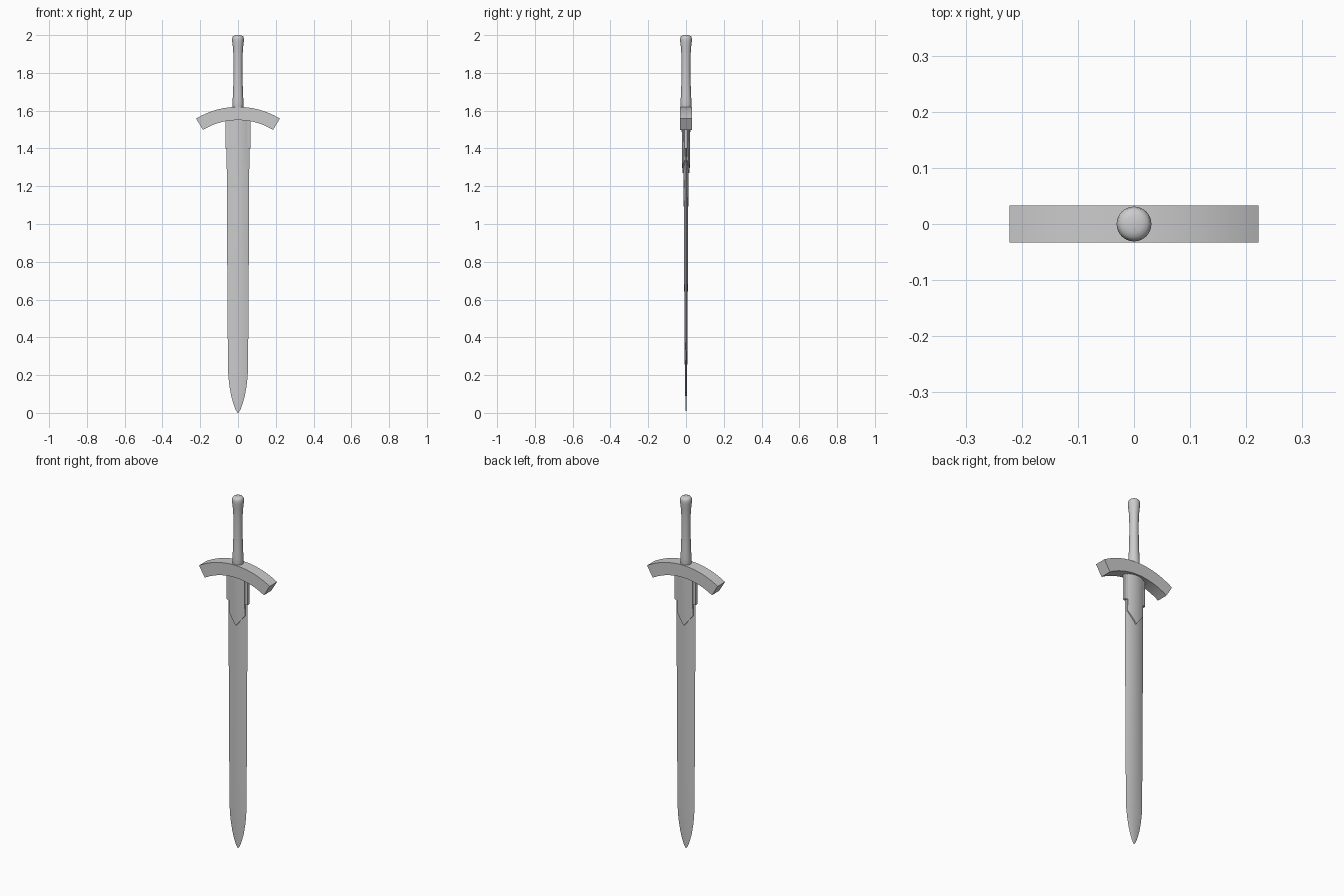
import bpy, bmesh, math

if "Cube" in bpy.data.objects:
    bpy.data.objects.remove(bpy.data.objects["Cube"])


def make_object(name, rings, closed=True, caps=True, angle=30):
    """Loft equal-length rings of points into a mesh object."""
    bm = bmesh.new()
    loops = [[bm.verts.new(p) for p in ring] for ring in rings]
    n = len(loops[0])
    for a, b in zip(loops, loops[1:]):
        for i in range(n):
            j = (i + 1) % n
            bm.faces.new((a[i], a[j], b[j], b[i]))
    if caps:
        bm.faces.new(loops[0])
        bm.faces.new(loops[-1])
    bmesh.ops.remove_doubles(bm, verts=bm.verts, dist=1e-5)
    bmesh.ops.recalc_face_normals(bm, faces=bm.faces)
    mesh = bpy.data.meshes.new(name)
    bm.to_mesh(mesh)
    bm.free()
    obj = bpy.data.objects.new(name, mesh)
    bpy.context.collection.objects.link(obj)
    bpy.ops.object.select_all(action='DESELECT')
    obj.select_set(True)
    bpy.context.view_layer.objects.active = obj
    bpy.ops.object.shade_smooth_by_angle(angle=math.radians(angle))
    return obj


def lens(x, w, t):
    return t * max(0.0, 1 - (x / w) ** 2)


# Blade: lens cross-section, (z, half width, half thickness)
profile = [(0.0, 0.002, 0.0005), (0.02, 0.014, 0.002), (0.05, 0.025, 0.003),
           (0.09, 0.036, 0.004), (0.14, 0.045, 0.005), (0.19, 0.051, 0.006),
           (0.24, 0.053, 0.0065), (0.6, 0.056, 0.009), (1.0, 0.058, 0.0115),
           (1.56, 0.061, 0.014)]
steps = 12
us = [-1 + 2 * i / steps for i in range(steps + 1)]
rings = []
for z, w, t in profile:
    front = [(u * w, -lens(u, 1, t), z) for u in us]
    back = [(u * w, lens(u, 1, t), z) for u in us[-2:0:-1]]
    rings.append(front + back)
make_object("blade", rings)

# Pointed sleeve plates over both blade faces
rings = []
for i in range(-6, 7):
    x = i * 0.05 / 6
    y = lens(x, 0.06, 0.0135)
    zb = 1.27 + 0.065 * abs(x) / 0.05
    top, bottom = y + 0.010, y + 0.006
    rings.append([(x, -top, 1.56), (x, -bottom, zb),
                  (x, bottom, zb), (x, top, 1.56)])
make_object("blade_sleeve", rings)

# Short clips wrapping the blade edges
for side, label in ((-1, "left"), (1, "right")):
    rings = []
    for x, y in ((0.048, 0.011), (0.060, 0.0095), (0.066, 0.007)):
        rings.append([(side * x, -y, 1.55), (side * x, -y, 1.40),
                      (side * x, y, 1.40), (side * x, y, 1.55)])
    make_object("edge_clip_" + label, rings)

# Crossguard: curved bar with rectangular section
outer, inner, centre_z, half_y = 0.428, 0.358, 1.192, 0.033
sweep = math.radians(31.2)
rings = []
for i in range(25):
    a = -sweep + 2 * sweep * i / 24
    rings.append([(r * math.sin(a), y, centre_z + r * math.cos(a))
                  for r, y in ((outer, -half_y), (outer, half_y),
                               (inner, half_y), (inner, -half_y))])
make_object("crossguard", rings)

# Grip: turned profile with a rounded end, (z, radius)
turned = [(1.60, 0.026), (1.63, 0.029), (1.65, 0.029), (1.68, 0.027),
          (1.75, 0.0245), (1.84, 0.0235), (1.90, 0.0245), (1.94, 0.0275),
          (1.965, 0.0305), (1.98, 0.031), (1.99, 0.029), (1.996, 0.024),
          (1.999, 0.015), (2.0, 0.004)]
rings = [[(r * math.cos(math.tau * k / 32), r * math.sin(math.tau * k / 32), z)
          for k in range(32)] for z, r in turned]
make_object("grip", rings, angle=50)
